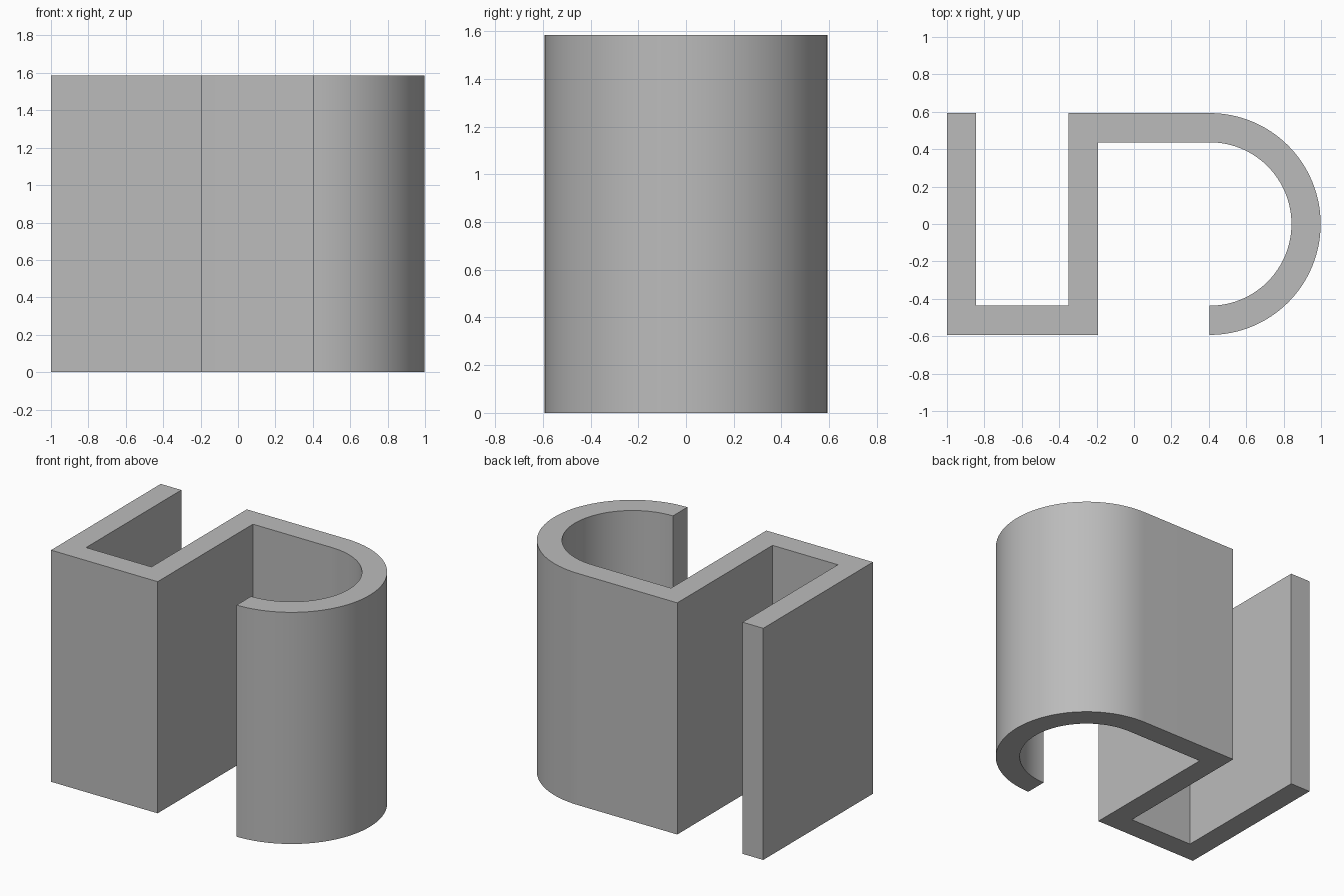
import bpy, bmesh
from math import sin, cos, pi, radians

cube = bpy.data.objects.get("Cube")
if cube:
    bpy.data.objects.remove(cube)

HEIGHT = 1.585
OUTER, INNER = 0.593, 0.437   # outer and inner half depth, also the bend radii
BEND_X = 0.405                # centre of the round bend
STEPS = 48


def arc(radius, start, end):
    """Points along the round bend between two angles."""
    return [(BEND_X + radius * cos(a), radius * sin(a))
            for a in (start + (end - start) * i / STEPS for i in range(STEPS + 1))]


# Closed outline of the folded strip
outline = [(-1, OUTER), (-1, -OUTER), (-0.193, -OUTER), (-0.193, INNER)]
outline += arc(INNER, pi / 2, -pi / 2)
outline += arc(OUTER, -pi / 2, pi / 2)
outline += [(-0.349, OUTER), (-0.349, -INNER), (-0.844, -INNER), (-0.844, OUTER)]

# Extrude the outline upwards
bm = bmesh.new()
base = bm.faces.new([bm.verts.new((x, y, 0)) for x, y in outline])
grown = bmesh.ops.extrude_face_region(bm, geom=[base], use_keep_orig=True)
top = [v for v in grown["geom"] if isinstance(v, bmesh.types.BMVert)]
bmesh.ops.translate(bm, verts=top, vec=(0, 0, HEIGHT))
bmesh.ops.recalc_face_normals(bm, faces=bm.faces)
mesh = bpy.data.meshes.new("folded_strip")
bm.to_mesh(mesh)
bm.free()
strip = bpy.data.objects.new("folded_strip", mesh)
bpy.context.collection.objects.link(strip)

# Plain grey
grey = bpy.data.materials.new("grey")
grey.use_nodes = True
colour = (0.5, 0.5, 0.5, 1)
grey.diffuse_color = colour
grey.node_tree.nodes["Principled BSDF"].inputs["Base Color"].default_value = colour
mesh.materials.append(grey)

# Smooth bend, sharp corners
bpy.ops.object.select_all(action="DESELECT")
strip.select_set(True)
bpy.context.view_layer.objects.active = strip
bpy.ops.object.shade_smooth_by_angle(angle=radians(30))
